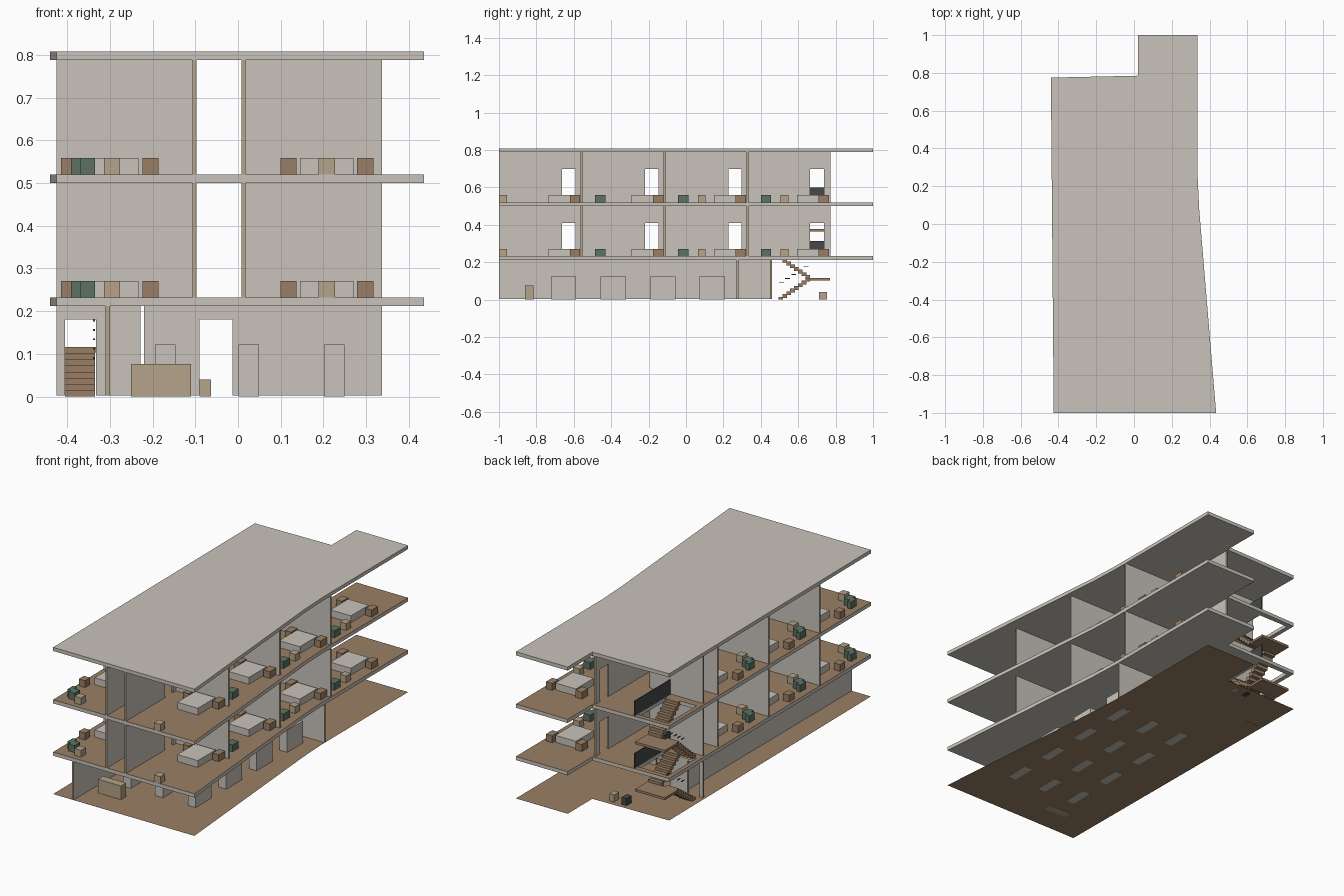
import bpy
import bmesh
from mathutils import Vector

if "Cube" in bpy.data.objects:
    bpy.data.objects.remove(bpy.data.objects["Cube"], do_unlink=True)


def material(name, hex_code):
    channels = [int(hex_code[i:i + 2], 16) / 255 for i in (0, 2, 4)]
    color = [((c + 0.055) / 1.055) ** 2.4 for c in channels] + [1.0]
    mat = bpy.data.materials.new(name)
    mat.use_nodes = True
    mat.diffuse_color = color
    mat.node_tree.nodes["Principled BSDF"].inputs["Base Color"].default_value = color
    return mat


PLASTER = material("warm grey plaster", "c9c4bb")
WOOD = material("brown wood", "9b7f65")
TAN = material("tan wood", "b5a488")
GREEN = material("green fabric", "5c7264")
DARK = material("dark metal", "45474c")


def finish(bm, name, *mats):
    bmesh.ops.recalc_face_normals(bm, faces=bm.faces)
    mesh = bpy.data.meshes.new(name)
    bm.to_mesh(mesh)
    bm.free()
    for mat in mats:
        mesh.materials.append(mat)
    obj = bpy.data.objects.new(name, mesh)
    bpy.context.scene.collection.objects.link(obj)
    return obj


def add_box(bm, xs, ys, zs):
    low, high = (Vector(p) for p in zip(xs, ys, zs))
    cube = bmesh.ops.create_cube(bm, size=1)
    for v in cube["verts"]:
        v.co = (low + high) / 2 + v.co * (high - low)


def box(name, xs, ys, zs, mat):
    bm = bmesh.new()
    add_box(bm, xs, ys, zs)
    return finish(bm, name, mat)


def wall(name, axis, pos, span, zs, doors=(), door_height=0.178):
    """Thin wall along an axis; plaster on its broad sides, tan on ends and jambs."""
    bm = bmesh.new()
    across = (pos - 0.005, pos + 0.005)

    def piece(a, b, z0, z1):
        if axis == "x":
            add_box(bm, (a, b), across, (z0, z1))
        else:
            add_box(bm, across, (a, b), (z0, z1))

    start = span[0]
    for a, b in doors:
        piece(start, a, *zs)
        piece(a, b, zs[0] + door_height, zs[1])
        start = b
    piece(start, span[1], *zs)
    bm.normal_update()
    for f in bm.faces:
        broad = f.normal.y if axis == "x" else f.normal.x
        f.material_index = 0 if abs(broad) > 0.5 else 1
    return finish(bm, name, PLASTER, TAN)


# Slabs share one outline
OUTLINE = [(-0.425, -1), (0.435, -1), (0.345, 0.08), (0.337, 0.25),
           (0.335, 1), (0.02, 1), (0.02, 0.785), (-0.44, 0.775)]


def slab(name, z, thick, top_index):
    bm = bmesh.new()
    face = bm.faces.new([bm.verts.new((x, y, z)) for x, y in OUTLINE])
    if thick:
        up = bmesh.ops.extrude_face_region(bm, geom=[face])["geom"]
        for v in up:
            if isinstance(v, bmesh.types.BMVert):
                v.co.z += thick
        bmesh.ops.recalc_face_normals(bm, faces=bm.faces)
    bm.normal_update()
    for f in bm.faces:
        if f.normal.z > 0.5 or not thick:
            f.material_index = top_index
    return finish(bm, name, PLASTER, WOOD)


def cut_stairwell(floor, z):
    cutter = box("stairwell_cutter", (-0.415, -0.23), (0.5, 0.75), (z - 0.1, z + 0.1), PLASTER)
    mod = floor.modifiers.new("stairwell", "BOOLEAN")
    mod.operation = "DIFFERENCE"
    mod.solver = "EXACT"
    mod.object = cutter
    bpy.context.view_layer.objects.active = floor
    bpy.ops.object.modifier_apply(modifier=mod.name)
    bpy.data.objects.remove(cutter, do_unlink=True)


THICK = 0.02
LEVELS = {"first": (0.232, 0.5), "second": (0.52, 0.788)}
slab("ground_floor", 0.001, 0, 1)
for level, (z, _) in LEVELS.items():
    cut_stairwell(slab(level + "_floor", z - THICK, THICK, 1), z)
slab("roof", 0.788, THICK, 0)

# Ground storey walls
GROUND = (0.002, 0.212)
wall("ground_long_wall", "y", -0.305, (-1, 0.45), GROUND)
wall("ground_cross_wall", "x", 0.275, (-0.22, 0.337), GROUND, [(-0.09, -0.013)])
wall("ground_stair_wall", "x", 0.455, (-0.425, -0.228), GROUND, [(-0.405, -0.332)])

# Ground storey furniture
for x in (-0.17, 0.025, 0.225):
    for row in range(4):
        y = -0.655 + row * 0.265
        box("storage_block", (x - 0.024, x + 0.024), (y - 0.068, y + 0.068), (0, 0.122), PLASTER)
box("reception_desk", (-0.25, -0.11), (-0.86, -0.815), (0, 0.076), TAN)
box("tan_stool", (-0.09, -0.063), (0.71, 0.755), (0, 0.04), TAN)
box("dark_stool", (-0.167, -0.137), (0.71, 0.755), (0, 0.04), DARK)

# Staircases: two flights, a half landing and handrail pieces
STEPS = 8


def staircase(name, z0, z1):
    mid = (z0 + z1) / 2
    rise, run = (mid - z0) / STEPS, 0.165 / STEPS
    bm = bmesh.new()
    for i in range(STEPS):
        y = 0.495 + i * run
        top = z0 + (i + 1) * rise
        add_box(bm, (-0.405, -0.335), (y, y + run * 1.2), (max(z0, top - rise * 1.4), top))
        top = z1 - i * rise
        add_box(bm, (-0.315, -0.235), (y, y + run * 1.2), (top - rise * 1.4, top))
    add_box(bm, (-0.41, -0.23), (0.66, 0.77), (mid - 0.013, mid))
    finish(bm, name, WOOD)
    for i in range(5):
        y, z = 0.51 + i * 0.033, z0 + 0.088 + i * 0.022
        box(name + "_handrail_piece", (-0.339, -0.335), (y - 0.013, y + 0.013), (z, z + 0.004), DARK)


staircase("lower_staircase", 0, 0.232)
staircase("upper_staircase", 0.232, 0.52)

# Upper storeys
PARTITIONS = (-0.558, -0.114, 0.328)
DOORS = [(-0.662, -0.59), (-0.218, -0.147), (0.226, 0.298), (0.662, 0.738)]
STARTS = (-1, *PARTITIONS)
ENDS = (*PARTITIONS, 0.772)


def furniture(name, x, y, size, z, mat):
    w, d = size
    box(name, (x - w / 2, x + w / 2), (y - d / 2, y + d / 2), (z, z + 0.038), mat)


def bed_set(x, back, z, stands):
    furniture("bed", x, back - 0.1, (0.125, 0.155), z, PLASTER)
    for side in stands:
        furniture("nightstand", x + side * 0.09, back - 0.035, (0.038, 0.055), z, WOOD)


for level, (z, top) in LEVELS.items():
    zs = (z, top)
    wall(level + "_right_corridor_wall", "y", -0.102, (-1, 0.455), zs, DOORS[:3])
    wall(level + "_left_corridor_wall", "y", 0.013, (-1, 0.772), zs, DOORS)
    wall(level + "_stair_wall", "x", 0.455, (-0.425, -0.107), zs)
    for y in PARTITIONS:
        wall(level + "_right_partition", "x", y, (-0.425, -0.107), zs)
        wall(level + "_left_partition", "x", y, (0.018, 0.337), zs)
    box(level + "_stair_guard", (-0.229, -0.224), (0.46, 0.772), (z, z + 0.08), DARK)

    # Rooms on the +x side
    for i, (front, back) in enumerate(zip(STARTS, ENDS)):
        bed_set(0.208, back, z, (-1, 1))
        if i == 0:
            furniture("tan_stool", 0.208, -0.978, (0.038, 0.042), z, TAN)
        else:
            furniture("green_chair", 0.285, front + 0.1, (0.042, 0.055), z, GREEN)
        if i > 1:
            furniture("tan_stool", 0.285, front + 0.198, (0.038, 0.042), z, TAN)

    # Rooms on the -x side
    for front, back in zip(STARTS[:3], ENDS):
        bed_set(-0.295, back, z, (1,))
        furniture("side_table", -0.395, front + 0.23, (0.038, 0.045), z, WOOD)
        furniture("green_chair", -0.38, front + 0.1, (0.022, 0.05), z, GREEN)
        furniture("green_chair", -0.352, front + 0.08, (0.035, 0.05), z, GREEN)
        furniture("tan_stool", -0.295, front + 0.05, (0.038, 0.042), z, TAN)
